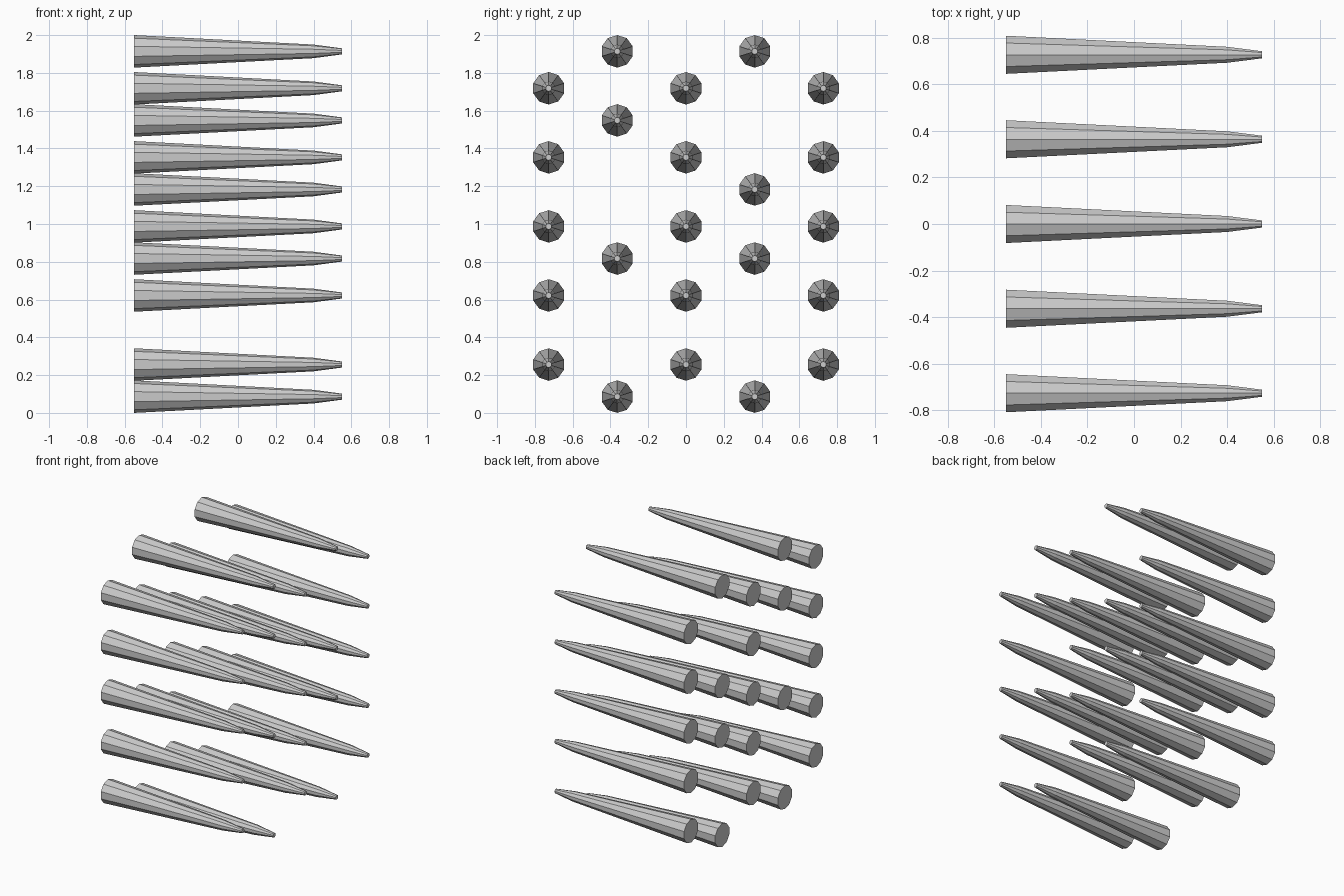
import bpy, bmesh
from math import sin, cos, pi

if "Cube" in bpy.data.objects:
    bpy.data.objects.remove(bpy.data.objects["Cube"])

SIDES = 10
STEP = 0.3656
# (x, radius) rings from butt to blunted tip
PROFILE = [(-0.55, 0.086), (0.40, 0.036), (0.55, 0.016)]

# One shared ten-sided tapered spike pointing along +x
bm = bmesh.new()
rings = [[bm.verts.new((x, r * sin(2 * pi * i / SIDES), r * cos(2 * pi * i / SIDES)))
          for i in range(SIDES)] for x, r in PROFILE]
for a, b in zip(rings, rings[1:]):
    for i in range(SIDES):
        j = (i + 1) % SIDES
        bm.faces.new((a[i], a[j], b[j], b[i]))
bm.faces.new(rings[0])
bm.faces.new(rings[-1])
bmesh.ops.recalc_face_normals(bm, faces=bm.faces)
spike_mesh = bpy.data.meshes.new("spike")
bm.to_mesh(spike_mesh)
bm.free()

# Columns: y position, lowest row height, occupied rows (some rows are left empty)
COLUMNS = [
    (-0.727, 0.256, range(5)),
    (-0.364, 0.086, (0, 2, 4, 5)),
    (0.0, 0.256, range(5)),
    (0.364, 0.086, (0, 2, 3, 5)),
    (0.727, 0.256, range(5)),
]
for c, (y, z0, rows) in enumerate(COLUMNS, 1):
    for k in rows:
        spike = bpy.data.objects.new(f"spike_column{c}_row{k + 1}", spike_mesh)
        spike.location = (0, y, z0 + k * STEP)
        bpy.context.collection.objects.link(spike)
